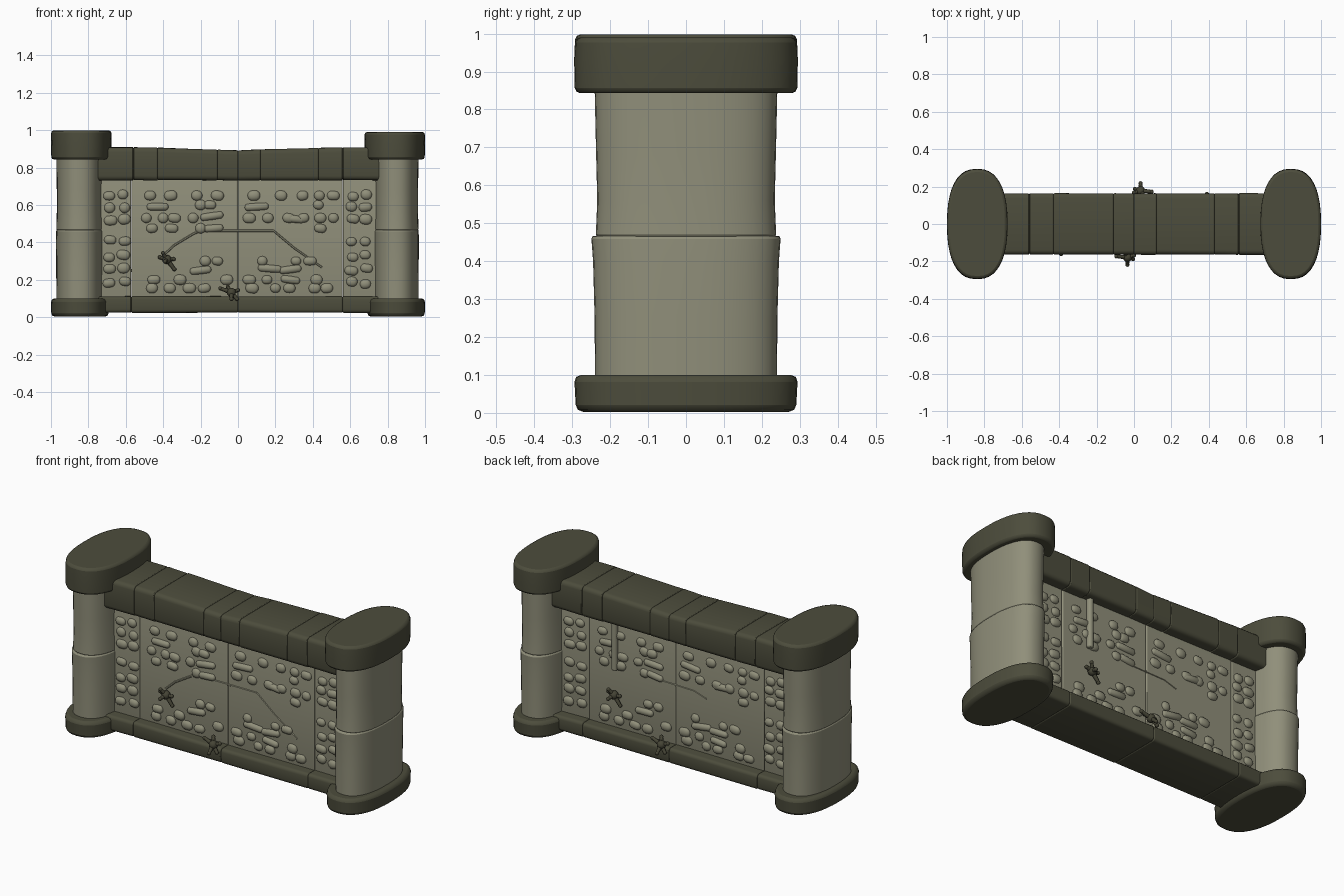
import bpy, bmesh, math, random
from mathutils import Vector, Matrix

random.seed(4)
if "Cube" in bpy.data.objects:
    bpy.data.objects.remove(bpy.data.objects["Cube"], do_unlink=True)


def material(name, rgb):
    m = bpy.data.materials.new(name)
    m.use_nodes = True
    m.diffuse_color = (*rgb, 1)
    m.node_tree.nodes["Principled BSDF"].inputs["Base Color"].default_value = (*rgb, 1)
    return m


PALE = material("pale stone", (0.28, 0.275, 0.195))
DARK = material("dark stone", (0.073, 0.073, 0.045))
TWIG = material("dark twig", (0.06, 0.058, 0.036))


def finish(name, bm, mat, bevel=0, angle=35):
    bmesh.ops.recalc_face_normals(bm, faces=bm.faces)
    mesh = bpy.data.meshes.new(name)
    bm.to_mesh(mesh)
    bm.free()
    mesh.materials.append(mat)
    ob = bpy.data.objects.new(name, mesh)
    bpy.context.collection.objects.link(ob)
    if bevel:
        mod = ob.modifiers.new("worn edges", "BEVEL")
        mod.width, mod.segments, mod.limit_method = bevel, 2, "ANGLE"
        mod.angle_limit = math.radians(40)
    bpy.ops.object.select_all(action="DESELECT")
    ob.select_set(True)
    bpy.context.view_layer.objects.active = ob
    bpy.ops.object.shade_smooth_by_angle(angle=math.radians(angle))
    return ob


def block(name, x0, x1, y, z0, heights, mat, rounding, joint, wear=0.002):
    """Worn stone block: long edges rounded, joints only nicked; heights at both ends."""
    bm = bmesh.new()
    bmesh.ops.create_cube(bm, size=1)
    for v in bm.verts:
        z1 = heights[v.co.x > 0]
        v.co = Vector(((x0 + x1) / 2 + v.co.x * (x1 - x0), v.co.y * 2 * y,
                       z1 if v.co.z > 0 else z0))
        v.co += Vector((0, random.uniform(-wear, wear), random.uniform(-wear, wear)))
    along = [e for e in bm.edges if abs(e.verts[0].co.x - e.verts[1].co.x) > 0.01]
    bmesh.ops.bevel(bm, geom=along, offset=rounding, segments=3, profile=0.5, affect="EDGES")
    return finish(name, bm, mat, joint)


def drum(name, cx, rings, mat, bevel, sides=40, power=2.4):
    """Loft of rounded oval rings: (height, half width, half depth)."""
    bm = bmesh.new()
    loops = []
    for z, hw, hd in rings:
        loop = []
        for i in range(sides):
            c, s = math.cos(math.tau * i / sides), math.sin(math.tau * i / sides)
            x = math.copysign(abs(c) ** (2 / power), c) * hw
            y = math.copysign(abs(s) ** (2 / power), s) * hd
            loop.append(bm.verts.new((cx + x, y, z)))
        loops.append(loop)
    for a, b in zip(loops, loops[1:]):
        for i in range(sides):
            j = (i + 1) % sides
            bm.faces.new((a[i], a[j], b[j], b[i]))
    bm.faces.new(loops[0][::-1])
    bm.faces.new(loops[-1])
    return finish(name, bm, mat, bevel)


# End pillars: base, two drums and a cap
for side, label, drop, fat in ((-1, "right", 0, 0.004), (1, "left", 0.008, -0.002)):
    drum(label + "_pillar_base", side * 0.845,
         [(0.003, 0.153, 0.29), (0.1, 0.155, 0.295)], DARK, 0.018)
    drum(label + "_pillar_lower_drum", side * 0.847,
         [(0.09, 0.12 + fat, 0.24), (0.25, 0.121 + fat, 0.241),
          (0.4, 0.122 + fat, 0.245), (0.467, 0.121 + fat, 0.25)], PALE, 0.008)
    drum(label + "_pillar_upper_drum", side * 0.847,
         [(0.463, 0.12 + fat, 0.238), (0.56, 0.118 + fat, 0.234),
          (0.68, 0.118 + fat, 0.237), (0.86, 0.12 + fat, 0.241)], PALE, 0.008)
    drum(label + "_pillar_cap", side * 0.838,
         [(0.843, 0.16, 0.293), (0.93, 0.162, 0.295), (0.998 - drop, 0.161, 0.292)], DARK, 0.014)


def coping_top(x):
    return 0.892 + 0.016 * min(1, abs(x) / 0.5)


# Coping blocks, sagging a little towards the middle
joints = (-0.76, -0.56, -0.43, -0.11, 0, 0.12, 0.43, 0.56, 0.76)
for a, b in zip(joints, joints[1:]):
    block("coping_block", a, b, 0.163, 0.732, (coping_top(a), coping_top(b)), DARK, 0.024, 0.005)

# Plinth blocks and wall slabs
joints = (-0.76, -0.57, 0, 0.56, 0.76)
DEPTH = 0.097
for a, b in zip(joints, joints[1:]):
    block("plinth_block", a, b, 0.16, 0.024, (0.112, 0.112), DARK, 0.018, 0.006)
    block("wall_slab", a + 0.001, b - 0.001, DEPTH, 0.09, (0.75, 0.75), PALE, 0.006, 0.006, 0.001)
FACE = 0.001 - DEPTH

# Cobbles on the wall: rows of (height, centres), wide ones kept apart
rows = {
    0.65: (-0.47, -0.36, -0.22, -0.11, 0.085, 0.23, 0.345, 0.435, 0.51),
    0.6: (-0.2, -0.15, 0.43),
    0.53: (-0.49, -0.4, -0.34, -0.24, 0.06, 0.16, 0.27, 0.35, 0.44, 0.51),
    0.475: (-0.46, -0.355, -0.2, 0.44),
    0.3: (-0.175, -0.11, 0.13, 0.31, 0.385),
    0.2: (-0.45, -0.31, -0.06, 0.06, 0.155, 0.42),
    0.155: (-0.46, -0.365, -0.26, -0.18, 0.075, 0.2, 0.275, 0.41, 0.475),
}
wide = ((-0.43, 0.59), (-0.14, 0.54), (-0.13, 0.475), (0.1, 0.59), (0.3, 0.525),
        (-0.2, 0.25), (0.17, 0.26), (0.28, 0.255), (0.28, 0.2))
cobbles = [(x, z, random.uniform(0.027, 0.036)) for z, xs in rows.items() for x in xs]
cobbles += [(x, z, random.uniform(0.046, 0.066)) for x, z in wide]
for z in (0.185, 0.255, 0.326, 0.41, 0.52, 0.585, 0.65):
    for x in (-0.687, -0.61, 0.61, 0.682):
        cobbles.append((x + random.uniform(-0.006, 0.006), z + random.uniform(-0.008, 0.008),
                        random.uniform(0.028, 0.037)))


def cobble_field(name, turn):
    """Pill-shaped pebbles: a squashed ball pulled apart sideways."""
    bm = bmesh.new()
    for x, z, w in cobbles:
        h = random.uniform(0.023, 0.028) if w < 0.04 else 0.02
        place = Matrix.Translation((x, FACE, z)) @ Matrix.Rotation(random.uniform(-0.15, 0.15), 4, "Y")
        verts = bmesh.ops.create_uvsphere(bm, u_segments=16, v_segments=8, radius=h)["verts"]
        for v in verts:
            if abs(v.co.x) > 0.001:
                v.co.x += math.copysign(max(0, w - h), v.co.x)
            v.co.y *= 0.018 / h
            v.co = turn @ place @ v.co
    finish(name, bm, PALE, angle=60)


def rod(bm, a, b, r0, r1, turn, sides=8):
    a, b = Vector(a), Vector(b)
    d = b - a
    m = turn @ Matrix.Translation((a + b) / 2) @ d.to_track_quat("Z", "Y").to_matrix().to_4x4()
    bmesh.ops.create_cone(bm, cap_ends=True, segments=sides, radius1=r0, radius2=r1,
                          depth=d.length, matrix=m)


def cracks(name, points, turn):
    """Low raised lips along broken plaster edges."""
    bm = bmesh.new()
    for a, b in zip(points, points[1:]):
        rod(bm, (a[0], FACE, a[1]), (b[0], FACE, b[1]), 0.006, 0.006, turn, 6)
    finish(name, bm, PALE)


def sprig(name, centre, limbs, turn):
    """Small knot with stubby twigs."""
    bm = bmesh.new()
    c = Vector(centre)
    bmesh.ops.create_icosphere(bm, subdivisions=2, radius=0.025, matrix=turn @ Matrix.Translation(c))
    for limb in limbs:
        tip = c + Vector(limb)
        rod(bm, c, tip, 0.013, 0.009, turn)
        bmesh.ops.create_icosphere(bm, subdivisions=2, radius=0.011, matrix=turn @ Matrix.Translation(tip))
    finish(name, bm, TWIG, angle=60)


# Both faces carry the same dressing, the rear one turned half round
front, back = Matrix.Identity(4), Matrix.Rotation(math.pi, 4, "Z")
for label, turn in (("front", front), ("back", back)):
    cobble_field(label + "_cobbles", turn)
    sprig(label + "_wall_sprig", (-0.38, FACE - 0.025, 0.308),
          ((-0.038, 0, 0.012), (-0.022, -0.02, 0.035), (0.04, 0, -0.052),
           (0.036, 0, 0.002), (-0.01, -0.04, -0.01)), turn)
    sprig(label + "_plinth_sprig", (-0.035, -0.178, 0.132),
          ((-0.06, 0.005, 0.022), (0, -0.04, -0.035), (0.03, -0.01, -0.035),
           (0.035, 0.01, 0.012), (-0.02, 0.03, 0.03)), turn)

cracks("front_crack", ((-0.4, 0.33), (-0.34, 0.385), (-0.24, 0.445), (-0.2, 0.462), (0.19, 0.462),
                       (0.3, 0.37), (0.45, 0.265)), front)
cracks("back_crack", ((-0.12, 0.46), (0.12, 0.455), (0.2, 0.43)), back)

# Upright peg under the coping at the rear
bm = bmesh.new()
rod(bm, (-0.385, FACE - 0.012, 0.45), (-0.385, FACE - 0.012, 0.74), 0.018, 0.018, back, 12)
finish("back_peg", bm, PALE, 0.006)
